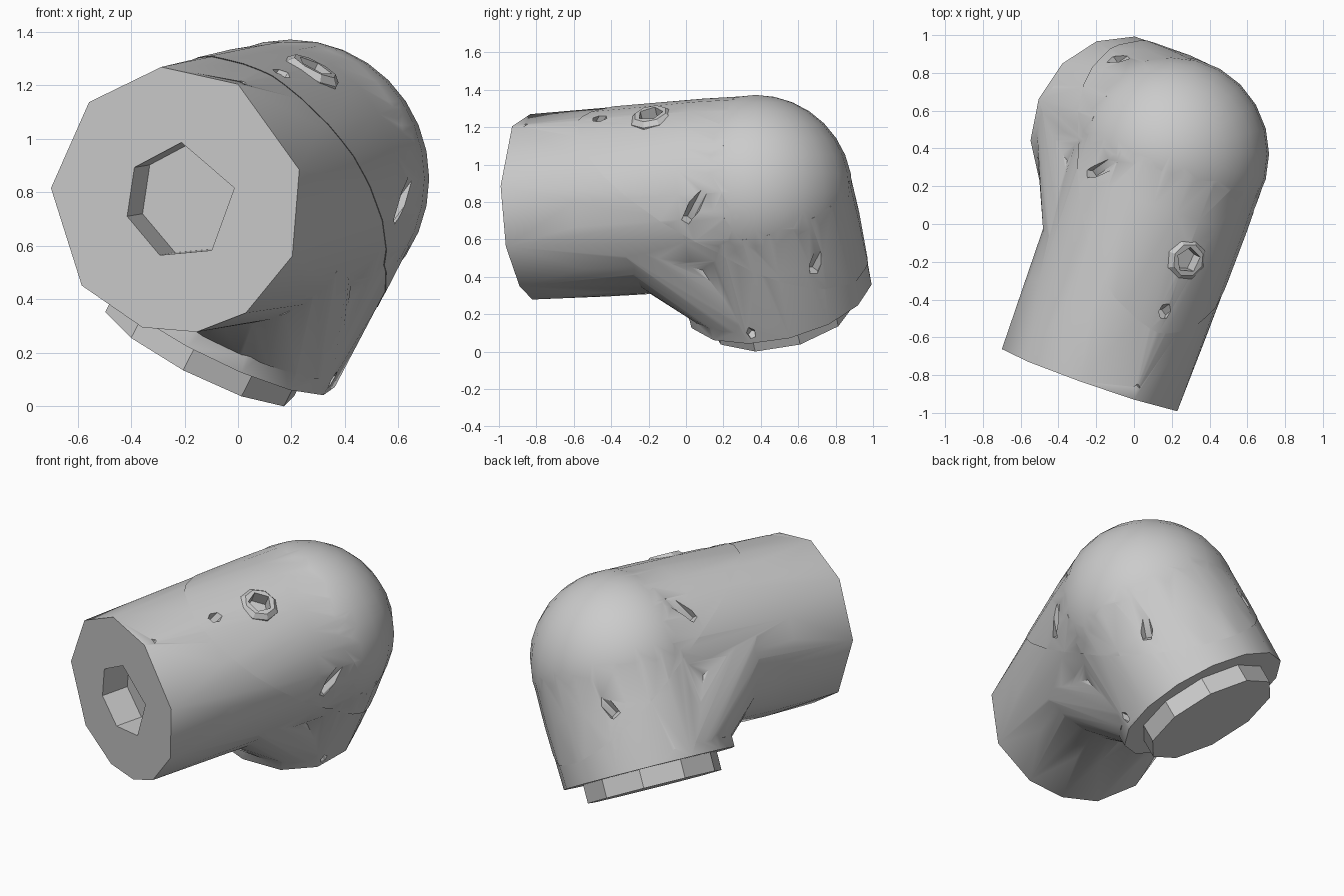
import bpy, bmesh, math
from mathutils import Vector

old = bpy.data.objects.get("Cube")
if old:
    bpy.data.objects.remove(old, do_unlink=True)

# Elbow frame: U runs along the long arm, V up out of the short arm, W sideways
C = Vector((0.187, 0.363, 0.842))
U = Vector((0.33, 0.943, 0.055)).normalized()
V = Vector((0.434, -0.237, 0.869))
V = (V - U * V.dot(U)).normalized()
W = U.cross(V)
SEAM = (U * 0.59 + V * 0.81).normalized()

grey = bpy.data.materials.new("light grey")
grey.use_nodes = True
grey.diffuse_color = (0.6, 0.6, 0.6, 1)
grey.node_tree.nodes["Principled BSDF"].inputs["Base Color"].default_value = (0.6, 0.6, 0.6, 1)


def at(a, b, w=0):
    return C + U * a + V * b + W * w


def turns(n, start=0):
    return [start + 360 * i / n for i in range(n)]


def ring(centre, axis, r, angles):
    right = axis.cross(Vector((0, 0, 1))).normalized()
    up = right.cross(axis).normalized()
    return [centre + r * (right * math.cos(math.radians(t)) + up * math.sin(math.radians(t)))
            for t in angles]


def make(name, bm):
    mesh = bpy.data.meshes.new(name)
    bm.to_mesh(mesh)
    bm.free()
    mesh.materials.append(grey)
    ob = bpy.data.objects.new(name, mesh)
    bpy.context.collection.objects.link(ob)
    return ob


def hull(name, *rings):
    bm = bmesh.new()
    for points in rings:
        for p in points:
            bm.verts.new(p)
    bmesh.ops.convex_hull(bm, input=bm.verts[:])
    bmesh.ops.dissolve_limit(bm, angle_limit=0.01, verts=bm.verts[:], edges=bm.edges[:])
    bmesh.ops.recalc_face_normals(bm, faces=bm.faces[:])
    return make(name, bm)


def rod(name, start, end, r, n, phase=0):
    axis = (end - start).normalized()
    return hull(name, ring(start, axis, r, turns(n, phase)), ring(end, axis, r, turns(n, phase)))


def select(ob):
    bpy.ops.object.select_all(action='DESELECT')
    ob.select_set(True)
    bpy.context.view_layer.objects.active = ob


def combine(ob, other, operation):
    select(ob)
    mod = ob.modifiers.new("combine", 'BOOLEAN')
    mod.object, mod.operation, mod.solver = other, operation, 'EXACT'
    bpy.ops.object.modifier_apply(modifier=mod.name)


def drop(ob):
    bpy.data.objects.remove(ob, do_unlink=True)


# Pipe body: uneven ten-sided long arm, short arm, rounded corner and inner fillet,
# with the outer side of the bend bulging a little
cap_angles = (175, 133, 96, 60, 13, -25, -58, -82, -107, -140)
body = hull("pipe_body",
            ring(at(-1.26, 0), U, 0.5, cap_angles),
            ring(at(-0.85, 0), U, 0.501, turns(24)),
            ring(at(-0.25, 0.012), U, 0.511, turns(24)),
            ring(at(0, 0.011), U, 0.512, turns(24)))
short_arm = hull("short_arm",
                 ring(at(0.005, -0.633), -V, 0.508, turns(14, -10)),
                 ring(at(0.012, -0.25), -V, 0.511, turns(24)),
                 ring(at(0.011, 0), -V, 0.512, turns(24)))
bm = bmesh.new()
bmesh.ops.create_uvsphere(bm, u_segments=24, v_segments=16, radius=0.516)
bmesh.ops.translate(bm, verts=bm.verts[:], vec=at(0.011, 0.011))
corner = make("corner", bm)
fillet = hull("fillet",
              ring(at(-0.6, 0), U, 0.501, turns(24, 7)),
              ring(at(0, -0.57), -V, 0.501, turns(24, 7)))
for part in (short_arm, corner, fillet):
    combine(body, part, 'UNION')
    drop(part)

# Elbow cover: slightly larger copy of the outer half of the bend
bm = bmesh.new()
bm.from_mesh(body.data)
for v in bm.verts:
    v.co = C + (v.co - C) * 1.007
cover = make("elbow_cover", bm)
start = at(-0.18, 0)
keep = rod("cutter", start, start + SEAM * 3, 3, 4)
combine(cover, keep, 'INTERSECT')
drop(keep)

# Plug under the short arm
plug = rod("bottom_plug", at(0, -0.6), at(0, -0.742), 0.398, 10, 18)

# Low tapered boss on the cover
boss = hull("top_boss",
            ring(at(-0.466, 0.4, 0.02), V, 0.115, turns(8)),
            ring(at(-0.466, 0.51, 0.02), V, 0.115, turns(8)),
            ring(at(-0.466, 0.535, 0.02), V, 0.09, turns(8)))

# Screw pockets, the large side ones on both sides
pockets = [rod("cutter", at(-0.79, 0.475), at(-0.79, 0.475) + SEAM * 0.4, 0.035, 6),
           rod("cutter", at(-1.2, 0.5), at(-1.2, 0.5) + SEAM * 0.2, 0.02, 5),
           rod("cutter", at(0, -0.59, 0.485), at(0, -0.39, 0.685), 0.025, 5)]
for side in (-1, 1):
    for a, b, w in ((-0.22, 0.12, 0.475), (0.36, -0.3, 0.345)):
        start = at(a, b, w * side)
        pockets.append(rod("cutter", start, start + SEAM * 0.5, 0.036, 6))
for pocket in pockets:
    combine(body, pocket, 'DIFFERENCE')
    combine(cover, pocket, 'DIFFERENCE')
    drop(pocket)

# Pentagonal socket in the boss, six-cornered socket in the long arm's end
socket = rod("cutter", at(-0.466, 0.46, 0.02), at(-0.466, 0.7, 0.02), 0.07, 5, 90)
for ob in (boss, cover, body):
    combine(ob, socket, 'DIFFERENCE')
drop(socket)
socket = hull("cutter", *[ring(at(a, 0) + Vector((0.015, 0, -0.005)), U, 0.22,
                               (88, 145, 195, 247, 303, 13)) for a in (-1.5, -1.09)])
combine(body, socket, 'DIFFERENCE')
drop(socket)

for ob in (body, cover):
    select(ob)
    bpy.ops.object.shade_smooth_by_angle(angle=math.radians(42))
